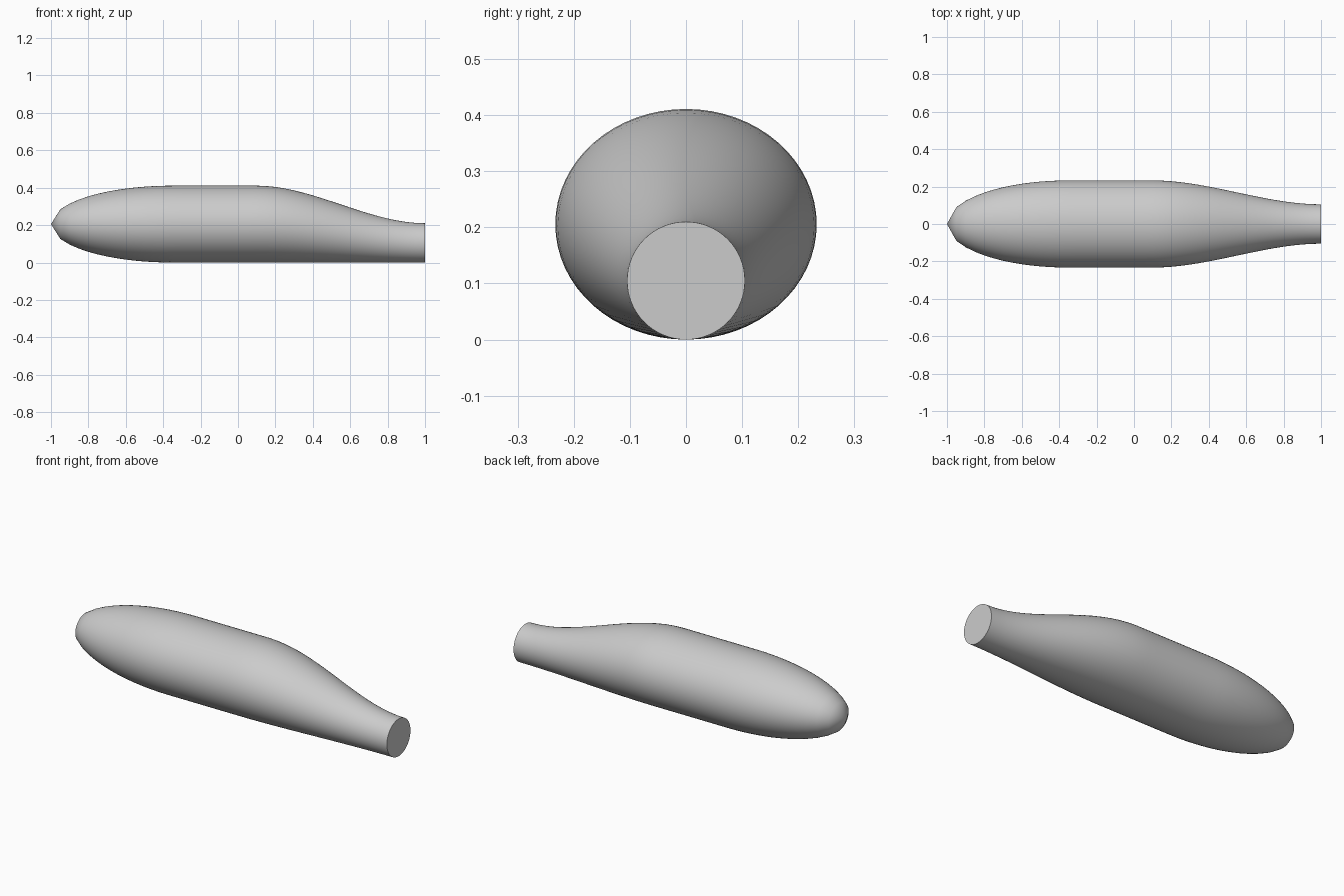
import bpy
import bmesh
import math

if "Cube" in bpy.data.objects:
    bpy.data.objects.remove(bpy.data.objects["Cube"], do_unlink=True)

SIDES = 64
STEPS = 40
NOSE_END, TAIL_START = -0.35, 0.1
BODY_W, BODY_H, TAIL_R = 0.233, 0.2055, 0.105

grey = bpy.data.materials.new("light_grey")
grey.use_nodes = True
colour = (0.6, 0.6, 0.6, 1)
grey.diffuse_color = colour
grey.node_tree.nodes["Principled BSDF"].inputs["Base Color"].default_value = colour


def section(x):
    """Half width, half height and centre height of the hull at x."""
    if x < NOSE_END:  # rounded elliptical nose
        k = math.sqrt(1 - ((x - NOSE_END) / (1 + NOSE_END)) ** 2)
        return BODY_W * k, BODY_H * k, BODY_H
    t = max(0, (x - TAIL_START) / (1 - TAIL_START))
    s = t * t * (3 - 2 * t)  # smooth taper with a flat underside
    half_h = BODY_H + (TAIL_R - BODY_H) * s
    return BODY_W + (TAIL_R - BODY_W) * s, half_h, half_h


# Hull lofted from elliptical rings
bm = bmesh.new()
rings = []
for i in range(1, STEPS + 1):
    x = -1 + 2 * i / STEPS
    w, h, cz = section(x)
    angles = [2 * math.pi * j / SIDES for j in range(SIDES)]
    rings.append([bm.verts.new((x, w * math.cos(a), cz + h * math.sin(a))) for a in angles])

tip = bm.verts.new((-1, 0, BODY_H))
for j in range(SIDES):
    k = (j + 1) % SIDES
    bm.faces.new((tip, rings[0][k], rings[0][j]))
    for a, b in zip(rings, rings[1:]):
        bm.faces.new((a[j], a[k], b[k], b[j]))
bm.faces.new(rings[-1])  # flat tail cap
bmesh.ops.recalc_face_normals(bm, faces=bm.faces)

mesh = bpy.data.meshes.new("fuselage")
bm.to_mesh(mesh)
bm.free()
mesh.materials.append(grey)
fuselage = bpy.data.objects.new("fuselage", mesh)
bpy.context.collection.objects.link(fuselage)
bpy.context.view_layer.objects.active = fuselage
fuselage.select_set(True)
bpy.ops.object.shade_smooth_by_angle(angle=math.radians(40))
